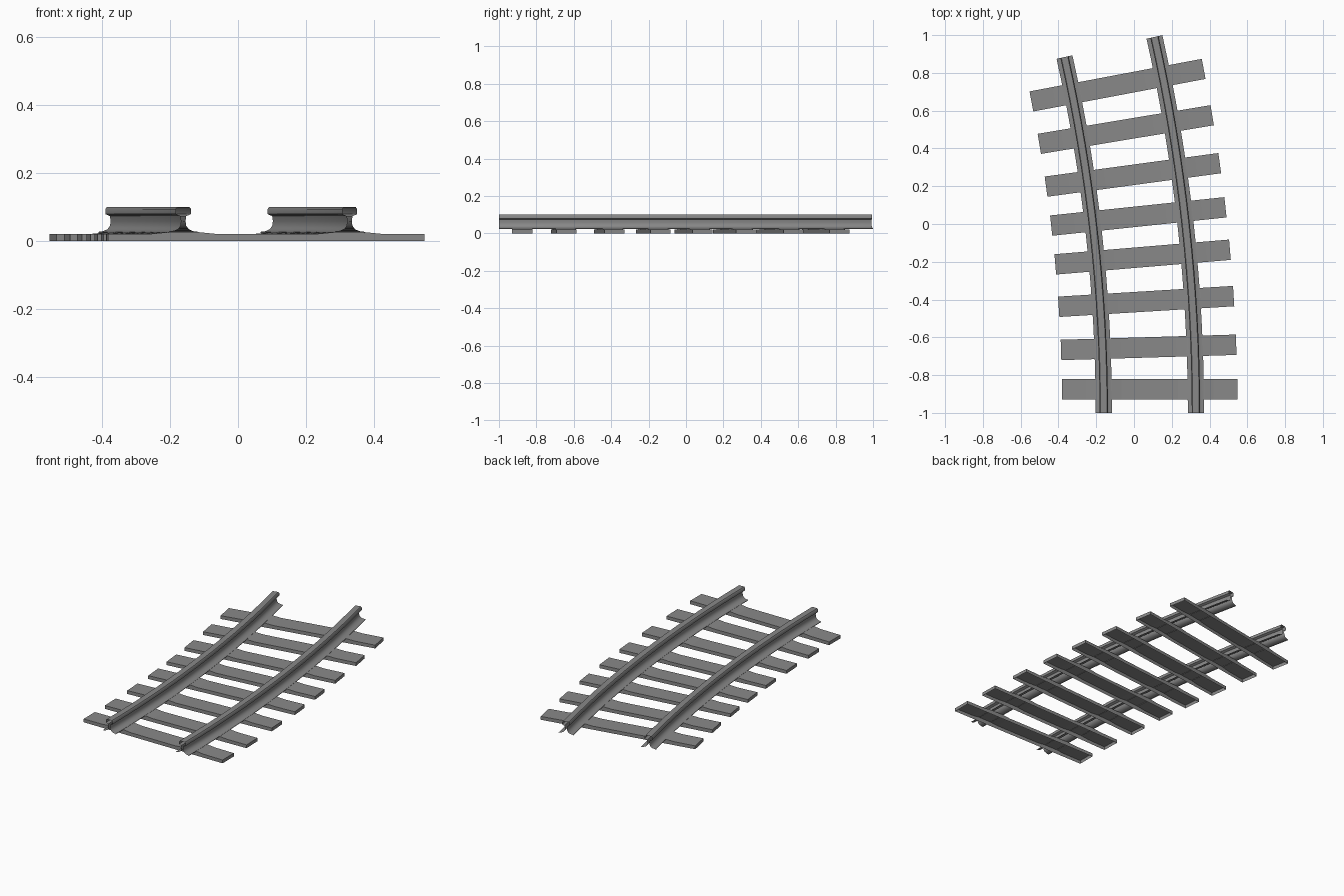
import bpy
import bmesh
from math import sin, cos, radians, asin
from mathutils import Matrix, Vector

cube = bpy.data.objects.get("Cube")
if cube:
    bpy.data.objects.remove(cube, do_unlink=True)

RADIUS = 8.88                 # centre line of the curved track
SWEEP = radians(12.6)
ORIGIN = Vector((0.084 - RADIUS, -1.0, 0.0))
HALF_GAUGE = 0.244
TIE_LENGTH, TIE_WIDTH = 0.928, 0.108

grey = bpy.data.materials.new("track_grey")
grey.use_nodes = True
colour = (0.25, 0.25, 0.25, 1.0)
grey.diffuse_color = colour
grey.node_tree.nodes["Principled BSDF"].inputs["Base Color"].default_value = colour


def finish(bm, name):
    """Turn a bmesh into a named object with the shared material."""
    mesh = bpy.data.meshes.new(name)
    bm.to_mesh(mesh)
    bm.free()
    mesh.materials.append(grey)
    obj = bpy.data.objects.new(name, mesh)
    bpy.context.collection.objects.link(obj)
    return obj


def on_arc(radius, angle, z):
    return ORIGIN + Vector((radius * cos(angle), radius * sin(angle), z))


# Half of the rail section, from foot edge up to the head
half = [(0.043, 0.024), (0.043, 0.027), (0.028, 0.029), (0.015, 0.035),
        (0.008, 0.045), (0.006, 0.058), (0.008, 0.073), (0.022, 0.079),
        (0.022, 0.094), (0.017, 0.1)]
section = half + [(-x, z) for x, z in reversed(half)]


def make_rail(name, offset, segments=16):
    """Sweep the open rail section along the arc."""
    bm = bmesh.new()
    rings = []
    for i in range(segments + 1):
        angle = SWEEP * i / segments
        rings.append([bm.verts.new(on_arc(RADIUS + offset + x, angle, z))
                      for x, z in section])
    for a, b in zip(rings, rings[1:]):
        for j in range(len(section) - 1):
            bm.faces.new((a[j], b[j], b[j + 1], a[j + 1]))
    obj = finish(bm, name)
    bpy.ops.object.select_all(action="DESELECT")
    obj.select_set(True)
    bpy.context.view_layer.objects.active = obj
    bpy.ops.object.shade_smooth_by_angle(angle=radians(40))


make_rail("left_rail", HALF_GAUGE)
make_rail("right_rail", -HALF_GAUGE)

# Tie side outline: flat board with a low raised seat under each rail
end = TIE_LENGTH / 2
tie_outline = [(-end, 0.0), (end, 0.0), (end, 0.02)]
for seat in (HALF_GAUGE, -HALF_GAUGE):
    tie_outline += [(seat + 0.095, 0.021), (seat + 0.045, 0.026),
                    (seat - 0.045, 0.026), (seat - 0.095, 0.021)]
tie_outline.append((-end, 0.02))


def make_tie(name, y, turn):
    """Extrude the outline across the tie and leave the underside hollow."""
    bm = bmesh.new()
    front = bm.faces.new([bm.verts.new((x, -TIE_WIDTH / 2, z)) for x, z in tie_outline])
    back = bmesh.ops.extrude_face_region(bm, geom=[front], use_keep_orig=True)
    moved = [v for v in back["geom"] if isinstance(v, bmesh.types.BMVert)]
    bmesh.ops.translate(bm, verts=moved, vec=(0, TIE_WIDTH, 0))
    bmesh.ops.recalc_face_normals(bm, faces=bm.faces)
    under = [f for f in bm.faces if all(v.co.z < 0.001 for v in f.verts)]
    bmesh.ops.delete(bm, geom=under, context="FACES_ONLY")
    obj = finish(bm, name)
    place = on_arc(RADIUS, asin((y + 1) / RADIUS), 0)
    obj.matrix_world = Matrix.Translation(place) @ Matrix.Rotation(radians(turn), 4, "Z")


# Ties from front to back: centre position and turn in degrees
ties = [(-0.875, 0), (-0.653, 1.7), (-0.41, 3.5), (-0.175, 4.8),
        (0.04, 6.0), (0.26, 7.7), (0.5, 9.4), (0.735, 10.7)]
for number, (y, turn) in enumerate(ties, 1):
    make_tie(f"tie_{number}", y, turn)
